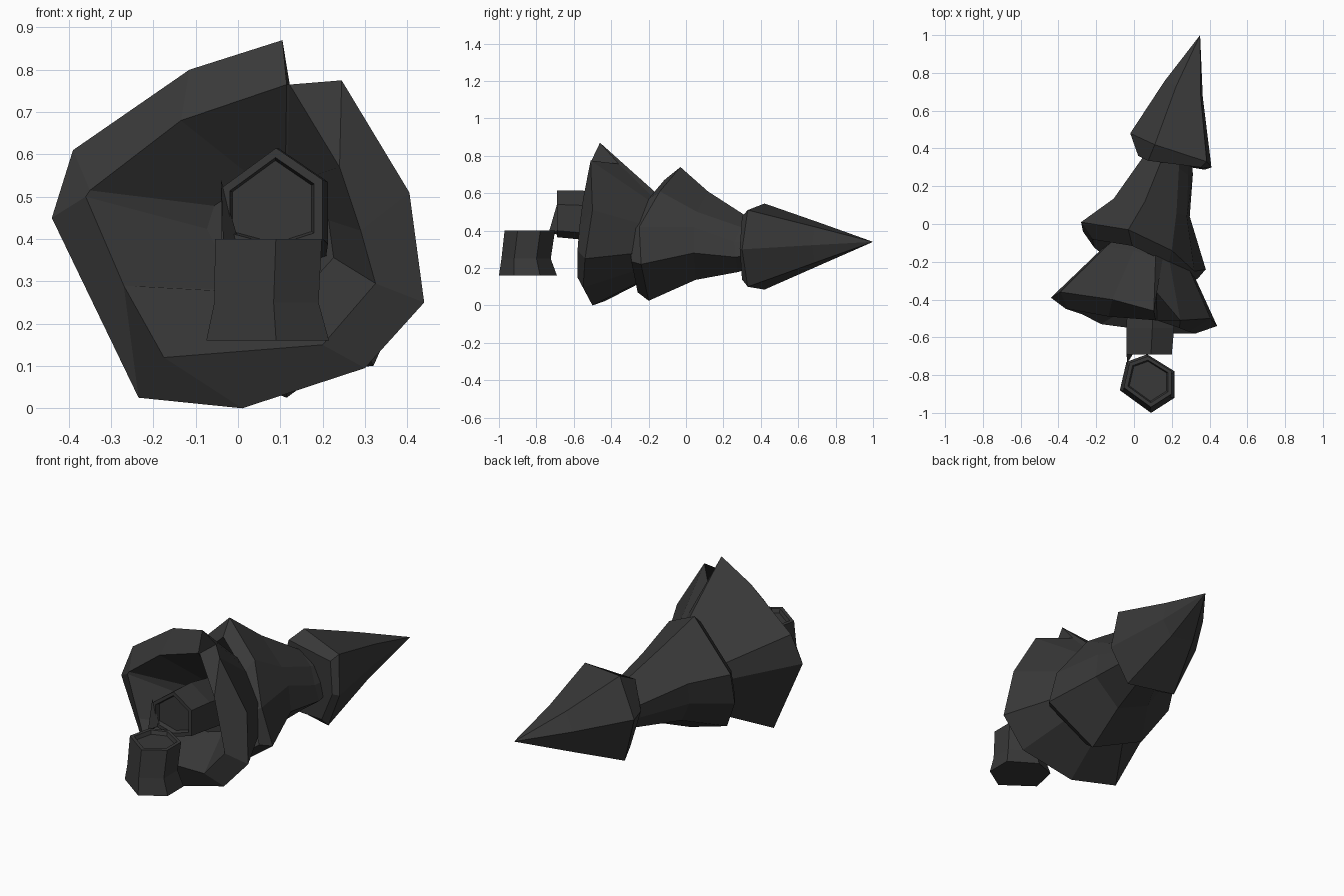
import bpy, bmesh, math
from mathutils import Vector as V

if "Cube" in bpy.data.objects:
    bpy.data.objects.remove(bpy.data.objects["Cube"])

mat = bpy.data.materials.new("dark_grey")
mat.diffuse_color = (0.04, 0.04, 0.04, 1)
mat.use_nodes = True
mat.node_tree.nodes["Principled BSDF"].inputs["Base Color"].default_value = mat.diffuse_color


def loft(name, rings, start=True, end=True):
    """Skin rings of equal length; a one-point ring is a tip."""
    bm = bmesh.new()
    loops = [[bm.verts.new(p) for p in r] for r in rings]
    for a, b in zip(loops, loops[1:]):
        n = len(a)
        for i in range(n):
            j = (i + 1) % n
            if len(b) == 1:
                bm.faces.new((a[i], a[j], b[0]))
            else:
                bm.faces.new((a[i], a[j], b[j], b[i]))
    if start:
        bm.faces.new(loops[0][::-1])
    if end and len(loops[-1]) > 2:
        bm.faces.new(loops[-1])
    bmesh.ops.recalc_face_normals(bm, faces=bm.faces)
    me = bpy.data.meshes.new(name)
    bm.to_mesh(me)
    bm.free()
    me.materials.append(mat)
    ob = bpy.data.objects.new(name, me)
    bpy.context.collection.objects.link(ob)
    return ob


def mid_of(ring):
    return sum((V(p) for p in ring), V()) / len(ring)


def shrink(ring, centre, s, flat=1.0):
    """Copy a ring about a new centre, scaled and flattened along y."""
    mid = mid_of(ring)
    return [V(centre) + V((d.x * s, d.y * s * flat, d.z * s))
            for d in (V(p) - mid for p in ring)]


# Bottom foliage tier: jagged rim with one notch, lip and hollow underside
rim1 = [(-.44, -.39, .45), (-.39, -.36, .61), (-.115, -.40, .80), (.105, -.46, .87),
        (.118, -.36, .757), (.245, -.51, .775), (.405, -.50, .51), (.44, -.54, .25),
        (.30, -.55, .095), (.01, -.50, .0), (-.235, -.43, .025)]
lip1 = [(-.36, -.45, .50), (-.35, -.45, .515), (-.135, -.49, .68), (.115, -.51, .765),
        (.122, -.51, .765), (.24, -.55, .57), (.29, -.57, .42), (.325, -.58, .295),
        (.20, -.58, .15), (-.175, -.53, .12), (-.27, -.48, .29)]
back1 = shrink(rim1, (.08, -.17, .40), .53)
back1[4] = (back1[3] + back1[5]) / 2          # the notch fades out behind the rim
loft("lower_foliage", [shrink(rim1, (.09, -.37, .43), .34, .5), lip1, rim1, back1,
                       shrink(back1, (.10, -.05, .36), .55)])

# Middle foliage tier, pinched in on its right side
rim2 = [(-.28, .01, .50), (-.03, -.03, .74), (.20, -.14, .61), (.32, -.25, .42),
        (.38, -.24, .22), (.115, -.20, .025), (-.16, -.13, .13), (-.27, -.04, .32)]
lip2 = shrink(rim2, mid_of(rim2) + V((.01, -.07, -.01)), .84)
neck2 = shrink(rim2, (.10, .08, .365), .66, .6)
neck2[2:5] = [V((.225, .06, .50)), V((.28, .04, .42)), V((.295, .04, .28))]
top2 = shrink(rim2, (.17, .30, .32), .41, .8)
loft("middle_foliage", [shrink(rim2, (.1, -.02, .38), .4), lip2, rim2, neck2, top2,
                        shrink(rim2, (.2, .42, .32), .3)])

# Top foliage tier with pointed tip
rim3 = [(-.02, .48, .36), (.11, .42, .545), (.385, .33, .51), (.41, .30, .30),
        (.32, .33, .10), (.08, .42, .085)]
lip3 = shrink(rim3, mid_of(rim3) + V((0, -.06, 0)), .82, .5)
lip3[1] = V((.075, .335, .505))
loft("upper_foliage", [lip3, rim3, shrink(rim3, (.272, .71, .33), .47), [(.35, 1.0, .34)]])

# Fallen trunk with a hollow broken end and a splinter
bark = [(-.04, .52), (.09, .615), (.20, .54), (.20, .40), (.09, .365), (-.04, .40)]
end = [V((x, -.69, z)) for x, z in bark]
loft("fallen_trunk", [shrink(end, (.083, -.665, .475), .78), shrink(end, (.083, -.69, .475), .83),
                      end, shrink(end, (.09, -.55, .465), 1.05), shrink(end, (.09, -.30, .42), 1.0)])
loft("trunk_splinter", [[(-.04, -.69, .54), (.0, -.68, .40), (-.03, -.69, .38)],
                        [(-.035, -.735, .385)]])

# Standing stump, flared at the foot, with a sunken cut
foot = [V((x, y, .16)) for x, y in
        [(-.075, -.88), (.09, -1.0), (.215, -.92), (.215, -.78), (.07, -.69), (-.04, -.73)]]
loft("stump", [foot, shrink(foot, (.075, -.845, .25), .85), shrink(foot, (.08, -.825, .40), .87),
               shrink(foot, (.08, -.825, .40), .73), shrink(foot, (.08, -.825, .38), .68)])
